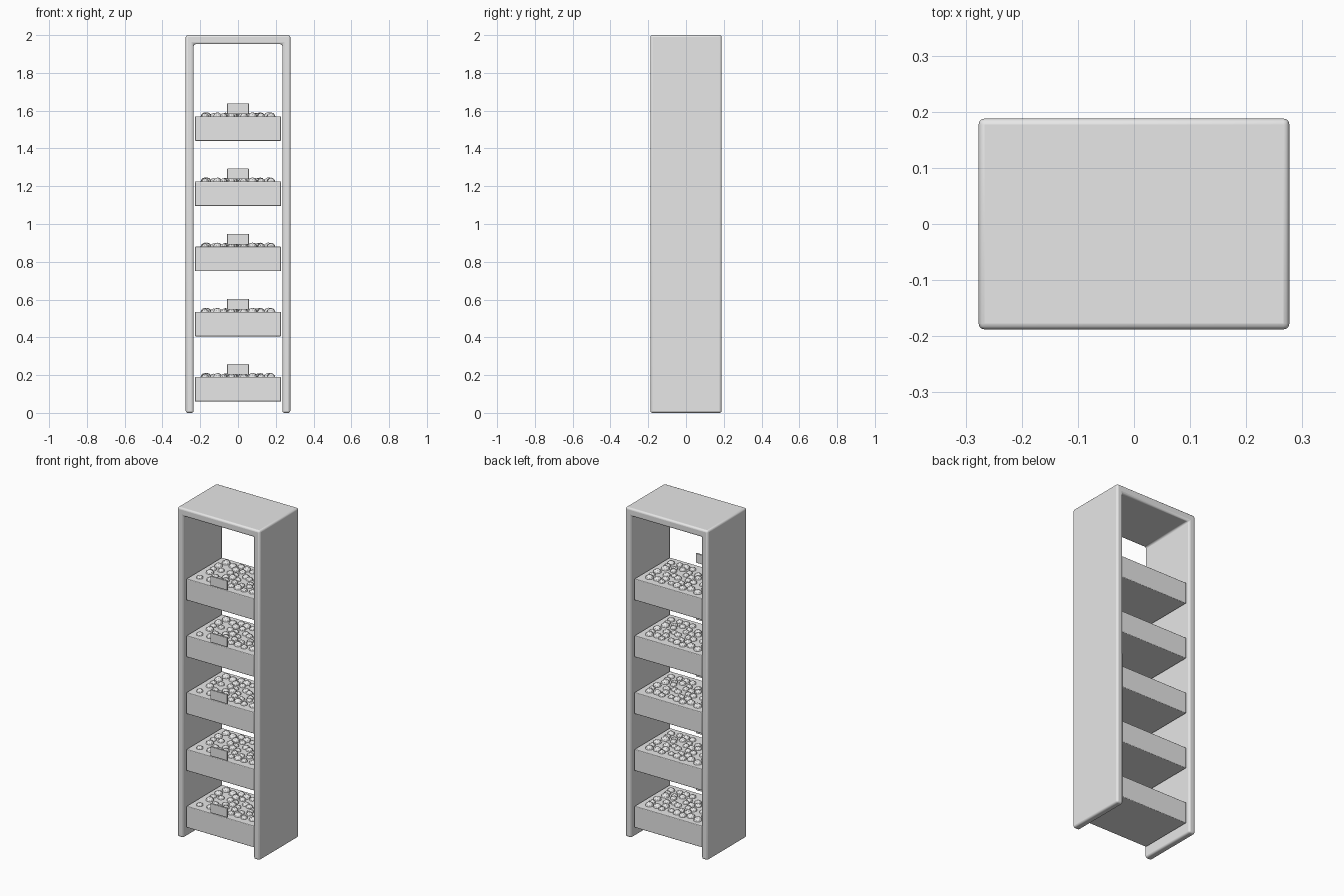
import bpy, bmesh, random
from mathutils import Matrix

random.seed(4)
cube = bpy.data.objects.get("Cube")
if cube:
    bpy.data.objects.remove(cube, do_unlink=True)

grey = bpy.data.materials.new("plain grey")
grey.use_nodes = True
grey.diffuse_color = (0.8, 0.8, 0.8, 1)
grey.node_tree.nodes["Principled BSDF"].inputs["Base Color"].default_value = (0.8, 0.8, 0.8, 1)


def add_object(name, bm, bevel=0, smooth=True):
    bmesh.ops.recalc_face_normals(bm, faces=bm.faces)
    mesh = bpy.data.meshes.new(name)
    bm.to_mesh(mesh)
    bm.free()
    mesh.materials.append(grey)
    obj = bpy.data.objects.new(name, mesh)
    bpy.context.collection.objects.link(obj)
    if bevel:
        mod = obj.modifiers.new("rounded edges", "BEVEL")
        mod.width = bevel
        mod.segments = 3
    if smooth:
        bpy.ops.object.select_all(action="DESELECT")
        obj.select_set(True)
        bpy.context.view_layer.objects.active = obj
        bpy.ops.object.shade_smooth_by_angle()
    return obj


def box(name, center, size, bevel):
    bm = bmesh.new()
    bmesh.ops.create_cube(bm, size=1, matrix=Matrix.Translation(center) @ Matrix.Diagonal((*size, 1)))
    return add_object(name, bm, bevel)


# Rack frame: upside-down U profile pulled through its depth
HALF_W, HALF_D, HEIGHT = 0.277, 0.188, 2.0
INNER_W, INNER_TOP = 0.235, 1.952
half = [(INNER_W, INNER_TOP), (INNER_W, 0), (HALF_W, 0), (HALF_W, HEIGHT)]
profile = half + [(-x, z) for x, z in reversed(half)]
bm = bmesh.new()
face = bm.faces.new([bm.verts.new((x, -HALF_D, z)) for x, z in profile])
ext = bmesh.ops.extrude_face_region(bm, geom=[face])
bmesh.ops.translate(bm, vec=(0, 2 * HALF_D, 0),
                    verts=[g for g in ext["geom"] if isinstance(g, bmesh.types.BMVert)])
add_object("rack_frame", bm, 0.011)

# One produce layout, shared by every tray
COLS, ROWS = 8, 6
spots = []
for row in range(ROWS):
    for col in range(COLS):
        if random.random() < 0.85:
            spots.append((-0.165 + 0.33 * col / (COLS - 1) + random.uniform(-0.012, 0.012),
                          -0.115 + 0.23 * row / (ROWS - 1) + random.uniform(-0.01, 0.01),
                          random.uniform(0.019, 0.025), random.uniform(0, 3)))

# Trays with produce and a price plate
for i in range(5):
    bottom = 0.06 + 0.345 * i
    top = bottom + 0.13
    box(f"tray_{i + 1}", (0, 0, (bottom + top) / 2), (0.456, 0.34, 0.13), 0.004)
    box(f"price_plate_{i + 1}", (0, -0.18, top + 0.04), (0.114, 0.01, 0.056), 0.001)
    bm = bmesh.new()
    for x, y, r, turn in spots:
        place = Matrix.Translation((x, y, top - 0.003)) @ Matrix.Rotation(turn, 4, "Z")
        bmesh.ops.create_icosphere(bm, subdivisions=2, radius=r, matrix=place)
    add_object(f"produce_{i + 1}", bm, smooth=False)
